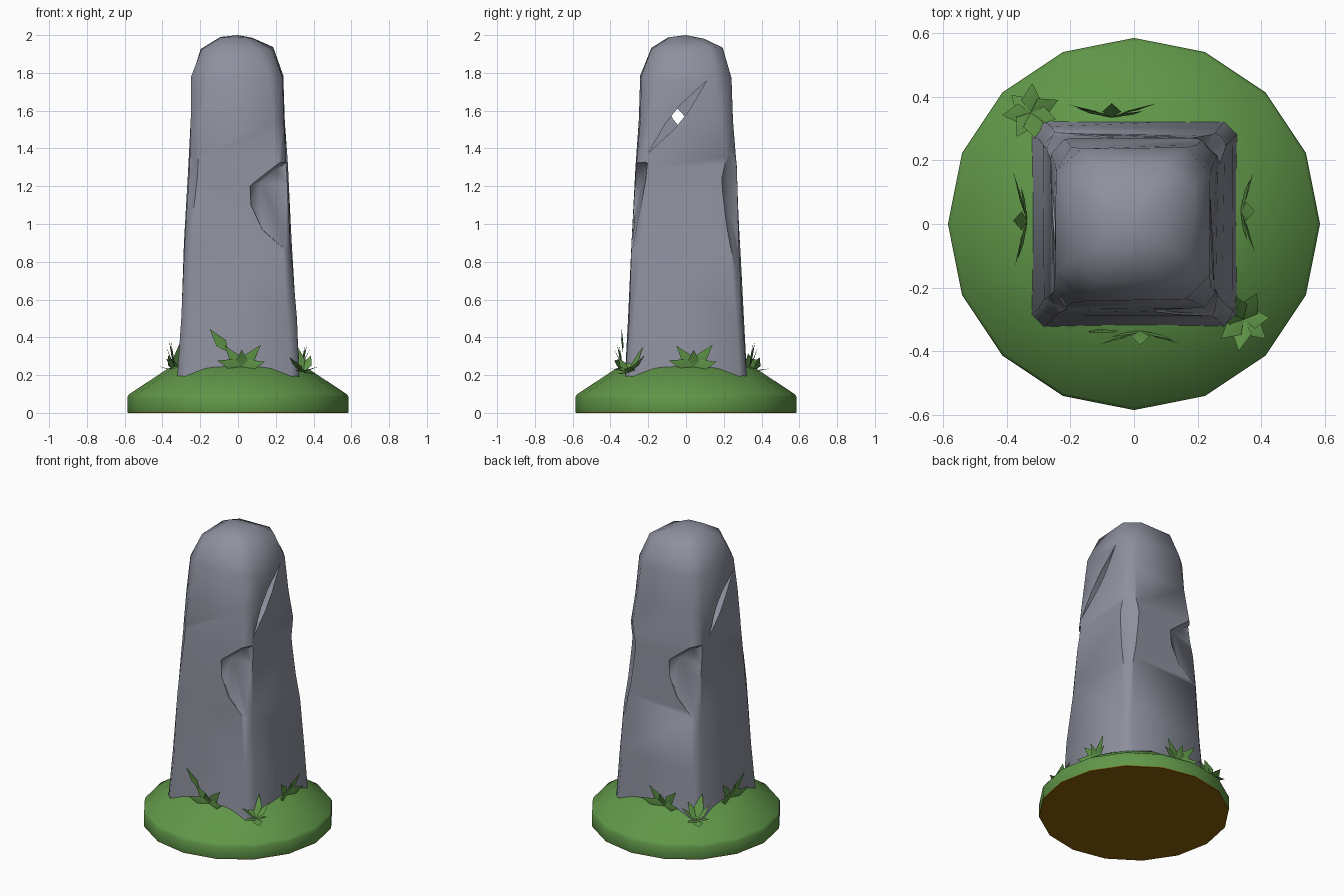
import bpy, bmesh, math, random
from mathutils import Vector, Matrix

if "Cube" in bpy.data.objects:
    bpy.data.objects.remove(bpy.data.objects["Cube"])

random.seed(4)


def material(name, rgb):
    m = bpy.data.materials.new(name)
    m.diffuse_color = (*rgb, 1)
    m.use_nodes = True
    m.node_tree.nodes["Principled BSDF"].inputs["Base Color"].default_value = m.diffuse_color
    return m


STONE = material("grey stone", (0.27, 0.285, 0.345))
GRASS = material("grass green", (0.118, 0.31, 0.066))
SOIL = material("brown soil", (0.25, 0.118, 0.002))


def finish(name, bm, *mats, recalc=True):
    if recalc:
        bmesh.ops.recalc_face_normals(bm, faces=bm.faces)
    me = bpy.data.meshes.new(name)
    bm.to_mesh(me)
    bm.free()
    ob = bpy.data.objects.new(name, me)
    bpy.context.collection.objects.link(ob)
    for m in mats:
        me.materials.append(m)
    return ob


def activate(ob):
    bpy.ops.object.select_all(action='DESELECT')
    ob.select_set(True)
    bpy.context.view_layer.objects.active = ob


def smooth(ob, deg):
    activate(ob)
    bpy.ops.object.shade_smooth_by_angle(angle=math.radians(deg))


def loft(bm, rings, apex):
    loops = [[bm.verts.new(p) for p in r] for r in rings]
    n = len(loops[0])
    for a, b in zip(loops, loops[1:]):
        for i in range(n):
            bm.faces.new((a[i], a[(i + 1) % n], b[(i + 1) % n], b[i]))
    bm.faces.new(loops[0][::-1])
    tip = bm.verts.new(apex)
    for i in range(n):
        bm.faces.new((loops[-1][i], loops[-1][(i + 1) % n], tip))


# Grassy mound with a soil underside and thin soil rim
bm = bmesh.new()
profile = [(0.583, 0), (0.585, 0.005), (0.585, 0.085), (0.575, 0.1), (0.37, 0.235), (0.27, 0.262)]
loft(bm, [[(r * math.sin(k * math.tau / 16), r * math.cos(k * math.tau / 16), z)
           for k in range(16)] for r, z in profile], (0, 0, 0.27))
mound = finish("grass_mound", bm, GRASS, SOIL)
for p in mound.data.polygons:
    p.material_index = 1 if p.center.z < 0.004 else 0
smooth(mound, 45)

# Tapered standing stone: chamfered square rings (height, half width, chamfer)
bm = bmesh.new()
rings = []
for z, h, c in [(0.1, 0.328, 0.04), (0.5, 0.306, 0.04), (0.9, 0.284, 0.04),
                (1.3, 0.262, 0.045), (1.55, 0.25, 0.06), (1.78, 0.241, 0.08),
                (1.93, 0.19, 0.075), (1.985, 0.09, 0.04)]:
    k = h - c
    pts = [(h, -k), (h, k), (k, h), (-k, h), (-h, k), (-h, -k), (-k, -h), (k, -h)]
    j = 0.008 if z > 0.2 else 0
    off = -0.01 if z > 1.9 else 0
    rings.append([(x + off + random.uniform(-j, j), y + random.uniform(-j, j),
                   z + random.uniform(-j, j)) for x, y in pts])
loft(bm, rings, (0, 0, 2.0))
stone = finish("standing_stone", bm, STONE)


def carve(points, turn=0.0):
    """Cut the convex hull of the points out of the stone."""
    b = bmesh.new()
    rot = Matrix.Rotation(turn, 3, 'Z')
    for p in points:
        b.verts.new(rot @ Vector(p))
    bmesh.ops.convex_hull(b, input=b.verts)
    loose = [v for v in b.verts if not v.link_faces]
    bmesh.ops.delete(b, geom=loose, context='VERTS')
    cutter = finish("cutter", b, STONE)
    cutter.hide_render = True
    mod = stone.modifiers.new("cut", 'BOOLEAN')
    mod.operation = 'DIFFERENCE'
    mod.solver = 'EXACT'
    mod.object = cutter
    activate(stone)
    bpy.ops.object.modifier_apply(modifier=mod.name)
    bpy.data.objects.remove(cutter)


# Large chips on two opposite corners
chip = [(0.065, -0.26, 1.2), (0.07, -0.267, 1.1), (0.13, -0.277, 0.97), (0.3, -0.288, 0.82),
        (0.12, -0.23, 1.22), (0.2, -0.21, 1.29), (0.3, -0.2, 1.35), (0.3, -0.215, 1.2),
        (0.045, -0.45, 1.22), (0.05, -0.45, 1.08), (0.12, -0.45, 0.93), (0.3, -0.45, 0.8),
        (0.25, -0.45, 1.42), (0.45, -0.45, 1.42), (0.45, -0.45, 0.8),
        (0.45, -0.2, 1.35), (0.45, -0.215, 1.2)]
carve(chip)
carve(chip, math.pi)

# Tall diamond chips on the other two corners
sliver = [(0.218, 0.218, 1.24), (0.23, 0.23, 1.05), (0.29, 0.29, 0.62), (0.25, 0.25, 1.5),
          (0.17, 0.30, 1.24), (0.30, 0.17, 1.24), (0.2, 0.34, 0.9), (0.34, 0.2, 0.9),
          (0.4, 0.4, 1.5), (0.4, 0.4, 0.62), (0.2, 0.42, 1.2), (0.42, 0.2, 1.2)]
carve(sliver)
carve([(x + 0.012, y + 0.012, z + 0.1) for x, y, z in sliver], math.pi)


# Diagonal slits on both sides, crossing in a small see-through hole
def slit(x0, x1, low, high, w=0.028):
    a, b = Vector(low), Vector(high)
    d = (b - a).normalized()
    n = Vector((-d.y, d.x)) * w
    outline = [a, a.lerp(b, 0.38) + n, a.lerp(b, 0.62) + n, b,
               a.lerp(b, 0.62) - n, a.lerp(b, 0.38) - n]
    carve([(x, p.x, p.y) for x in (x0, x1) for p in outline])


slit(0.4, -0.01, (-0.2, 1.375), (0.11, 1.76))
slit(-0.4, 0.01, (0.13, 1.35), (-0.155, 1.71))
smooth(stone, 58)


# Grass tufts made of broad folded blades
def blade(bm, base, tip, side, w=0.02):
    base, tip, side = Vector(base), Vector(tip), Vector(side).normalized() * w
    mid = base.lerp(tip, 0.4)
    fold = (tip - base).cross(side).normalized() * 0.005
    if fold.z < 0 and abs(fold.z) > 0.002:
        fold = -fold
    b, t, m = bm.verts.new(base), bm.verts.new(tip), bm.verts.new(mid + fold)
    l, r = bm.verts.new(mid - side), bm.verts.new(mid + side)
    for f in ((b, m, l), (l, m, t), (b, r, m), (m, r, t)):
        bm.faces.new(f)


def tuft(name, bm):
    """Turn blades to face up or away from the stone, then shade smoothly."""
    bm.normal_update()
    for f in bm.faces:
        c = f.calc_center_median()
        if f.normal.dot(Vector((c.x, c.y, 0.25))) < 0:
            f.normal_flip()
    smooth(finish(name, bm, GRASS, recalc=False), 60)


# Fans of blades standing against each stone face
for name, x, y, turn, size in [("front", 0.02, -0.335, 0, 1.05),
                               ("right", 0.335, 0.04, math.pi / 2, 1.05),
                               ("back", -0.07, 0.335, math.pi, 1.15),
                               ("left", -0.335, 0.01, -math.pi / 2, 1.25)]:
    bm = bmesh.new()
    rot = Matrix.Rotation(turn, 3, 'Z')
    o = Vector((x, y, 0.24))
    for deg, ln, out in [(14, 0.12, 0.04), (50, 0.15, 0.03), (90, 0.09, 0.045),
                         (128, 0.14, 0.02), (164, 0.13, 0.045)]:
        a = math.radians(deg)
        ln *= size
        tip = Vector((ln * math.cos(a), -out, ln * math.sin(a)))
        side = Vector((-math.sin(a), 0, math.cos(a)))
        blade(bm, o, o + rot @ tip, rot @ side, 0.03)
    if name == "front":   # tall stray blade
        blade(bm, (-0.05, -0.335, 0.32), (-0.15, -0.34, 0.445), (0.8, -0.2, 0.5), 0.03)
    tuft(name + "_grass_tuft", bm)

# Star-shaped tufts at two corners
for name, x, y in [("front_right_corner", 0.345, -0.3), ("back_left_corner", -0.325, 0.35)]:
    bm = bmesh.new()
    o = Vector((x, y, 0.215))
    outward = math.atan2(y, x)
    for i in range(7):
        a = outward + i * math.tau / 7 + random.uniform(-0.12, 0.12)
        ln = random.uniform(0.08, 0.105)
        up = (-0.01, 0.03, 0.09, 0.165, 0.1, 0.08, 0.02)[i]
        tip = o + Vector((ln * math.cos(a), ln * math.sin(a), up))
        blade(bm, o, tip, (-math.sin(a), math.cos(a), 0), 0.032)
    tuft(name + "_grass_tuft", bm)
